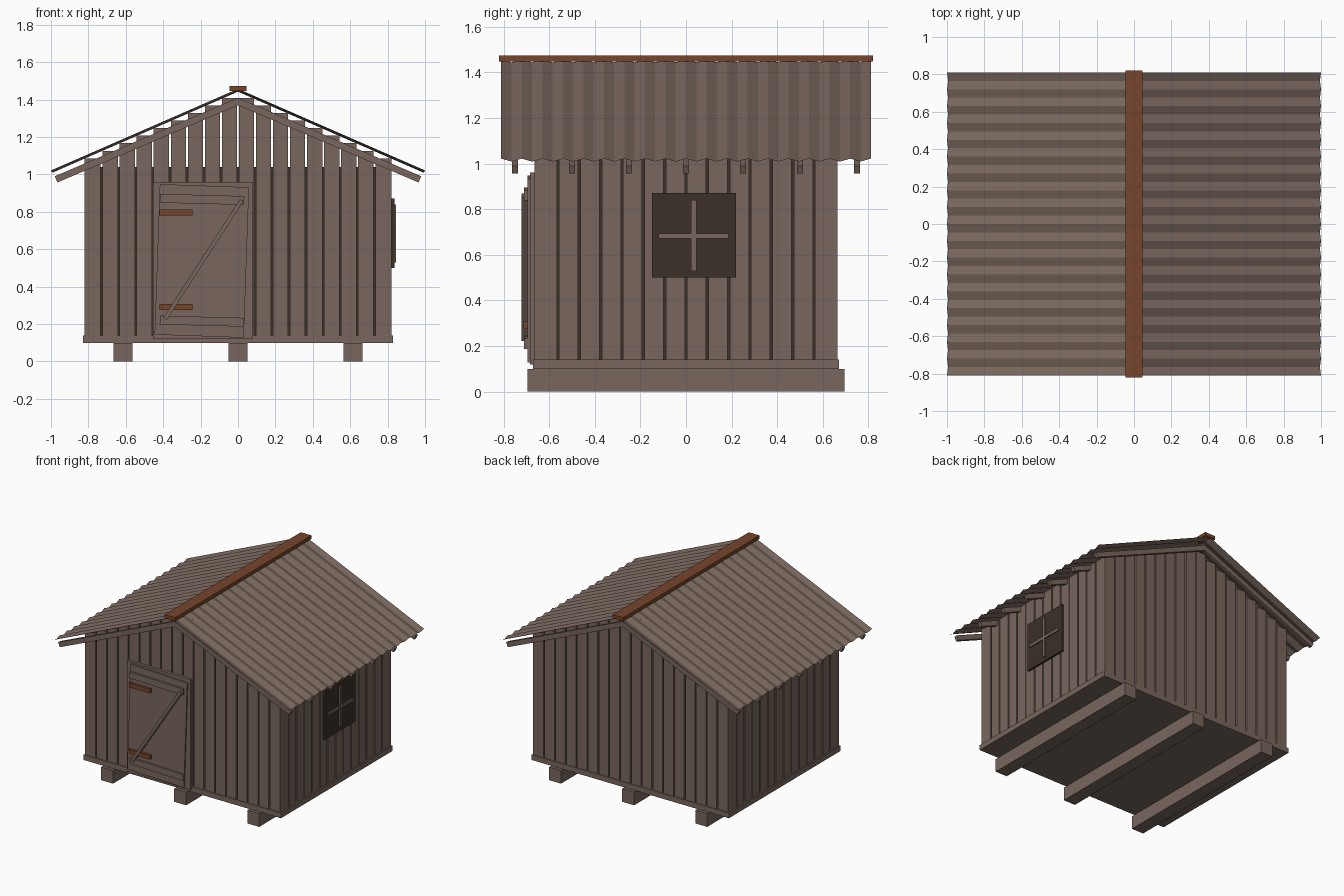
import bpy, bmesh, math
from mathutils import Matrix, Vector

cube = bpy.data.objects.get("Cube")
if cube:
    bpy.data.objects.remove(cube, do_unlink=True)


def material(name, rgb):
    m = bpy.data.materials.new(name)
    m.use_nodes = True
    m.diffuse_color = (*rgb, 1)
    m.node_tree.nodes["Principled BSDF"].inputs["Base Color"].default_value = (*rgb, 1)
    return m


WOOD = material("weathered wood", (0.19, 0.137, 0.11))
RUST = material("rust brown", (0.18, 0.06, 0.024))
DARK = material("dark brown", (0.042, 0.03, 0.02))


def finish(name, bm, mat):
    bmesh.ops.recalc_face_normals(bm, faces=bm.faces)
    mesh = bpy.data.meshes.new(name)
    bm.to_mesh(mesh)
    bm.free()
    mesh.materials.append(mat)
    obj = bpy.data.objects.new(name, mesh)
    bpy.context.collection.objects.link(obj)
    return obj


def add_box(bm, x, y, z, tilt=0):
    """Box from (low, high) pairs, turned about the y axis by tilt."""
    mid = Vector([(a + b) / 2 for a, b in (x, y, z)])
    size = [b - a for a, b in (x, y, z)]
    mat = Matrix.Translation(mid) @ Matrix.Rotation(tilt, 4, "Y") @ Matrix.Diagonal((*size, 1))
    bmesh.ops.create_cube(bm, size=1, matrix=mat)


def boxes(name, mat, items):
    bm = bmesh.new()
    for item in items:
        add_box(bm, *item)
    return finish(name, bm, mat)


# Foundation beams and floor
boxes("foundation_beams", WOOD,
      [((c - 0.05, c + 0.05), (-0.695, 0.695), (0, 0.1)) for c in (-0.615, 0, 0.615)])
boxes("floor", WOOD, [((-0.83, 0.83), (-0.67, 0.67), (0.1, 0.14))])

# Dark lining seen through the gaps between planks
boxes("wall_lining", DARK, [((-0.805, 0.805), (-0.65, 0.65), (0.14, 1.04))])

# Gable walls: planks with tops stepping down from the ridge
GAP = 0.005
pitch = 0.82 / 9
for name, y in (("front_wall", (-0.665, -0.65)), ("back_wall", (0.65, 0.665))):
    planks = []
    for i in range(9):
        low, high = i * pitch + GAP, (i + 1) * pitch
        high -= GAP if i < 8 else 0
        top = 1.41 - 0.445 * i * pitch
        planks += [((low, high), y, (0.14, top)), ((-high, -low), y, (0.14, top))]
    boxes(name, WOOD, planks)

# Side walls: even planks
side_pitch = 1.31 / 14
for name, x in (("left_wall", (0.805, 0.82)), ("right_wall", (-0.82, -0.805))):
    starts = [-0.655 + i * side_pitch for i in range(14)]
    boxes(name, WOOD, [(x, (s + GAP, s + side_pitch - GAP), (0.14, 1.06)) for s in starts])

# Rafters: chevrons extruded along y
half = [(0.98, 0.99), (0.965, 0.957)]
chevron = [(0, 1.41), *half, (0, 1.37)] + [(-x, z) for x, z in reversed(half)]
bm = bmesh.new()
for i in range(-3, 4):
    y = i * 0.25 - 0.0125
    face = bm.faces.new([bm.verts.new((x, y, z)) for x, z in chevron])
    new = bmesh.ops.extrude_face_region(bm, geom=[face])["geom"]
    bmesh.ops.translate(bm, vec=(0, 0.025, 0),
                        verts=[v for v in new if isinstance(v, bmesh.types.BMVert)])
finish("rafters", bm, WOOD)

# Corrugated roof sheets: zigzag section swept from ridge to eave
slope = math.atan2(0.435, 1)
for name, side in (("left_roof_sheet", 1), ("right_roof_sheet", -1)):
    bm = bmesh.new()
    rows = []
    for i in range(37):
        lift = 0.007 if i % 2 == 0 else -0.007
        dx, dz = lift * math.sin(slope), lift * math.cos(slope)
        y = -0.81 + i * 0.045
        rows.append([bm.verts.new((side * (x + dx), y, z + dz))
                     for x, z in ((0, 1.45), (0.997, 1.015))])
    for a, b in zip(rows, rows[1:]):
        f = bm.faces.new((a[0], a[1], b[1], b[0]))
    finish(name, bm, WOOD)
    sheet = bpy.data.objects[name].data
    if sheet.polygons[0].normal.z < 0:
        sheet.flip_normals()

boxes("ridge_cap", RUST, [((-0.045, 0.045), (-0.82, 0.82), (1.447, 1.473))])

# Door: backing board, slightly crooked leaf, ledges, brace and hinges
boxes("door_surround", WOOD, [((-0.455, 0.08), (-0.685, -0.66), (0.12, 0.96))])
boxes("door_leaf", WOOD, [((-0.432, 0.045), (-0.695, -0.68), (0.135, 0.94), math.radians(2))])
boxes("door_ledges", WOOD, [((-0.418, 0.033), (-0.71, -0.69), (z, z + 0.047), math.radians(1.5))
                            for z in (0.192, 0.843)])
dx, dz = 0.41, 0.635
length = math.hypot(dx, dz)
boxes("door_brace", WOOD, [((-0.185 - 0.011, -0.185 + 0.011), (-0.722, -0.69),
                            (0.545 - length / 2, 0.545 + length / 2), math.atan2(dx, dz))])
boxes("door_hinges", RUST, [((-0.42, -0.243), (-0.713, -0.69), (z, z + 0.032))
                            for z in (0.275, 0.78)])

# Window with crossed bars
boxes("window_pane", DARK, [((0.81, 0.836), (-0.15, 0.22), (0.5, 0.87))])
boxes("window_bars", WOOD, [((0.83, 0.845), (0.023, 0.045), (0.53, 0.84)),
                            ((0.83, 0.844), (-0.12, 0.187), (0.672, 0.694))])
